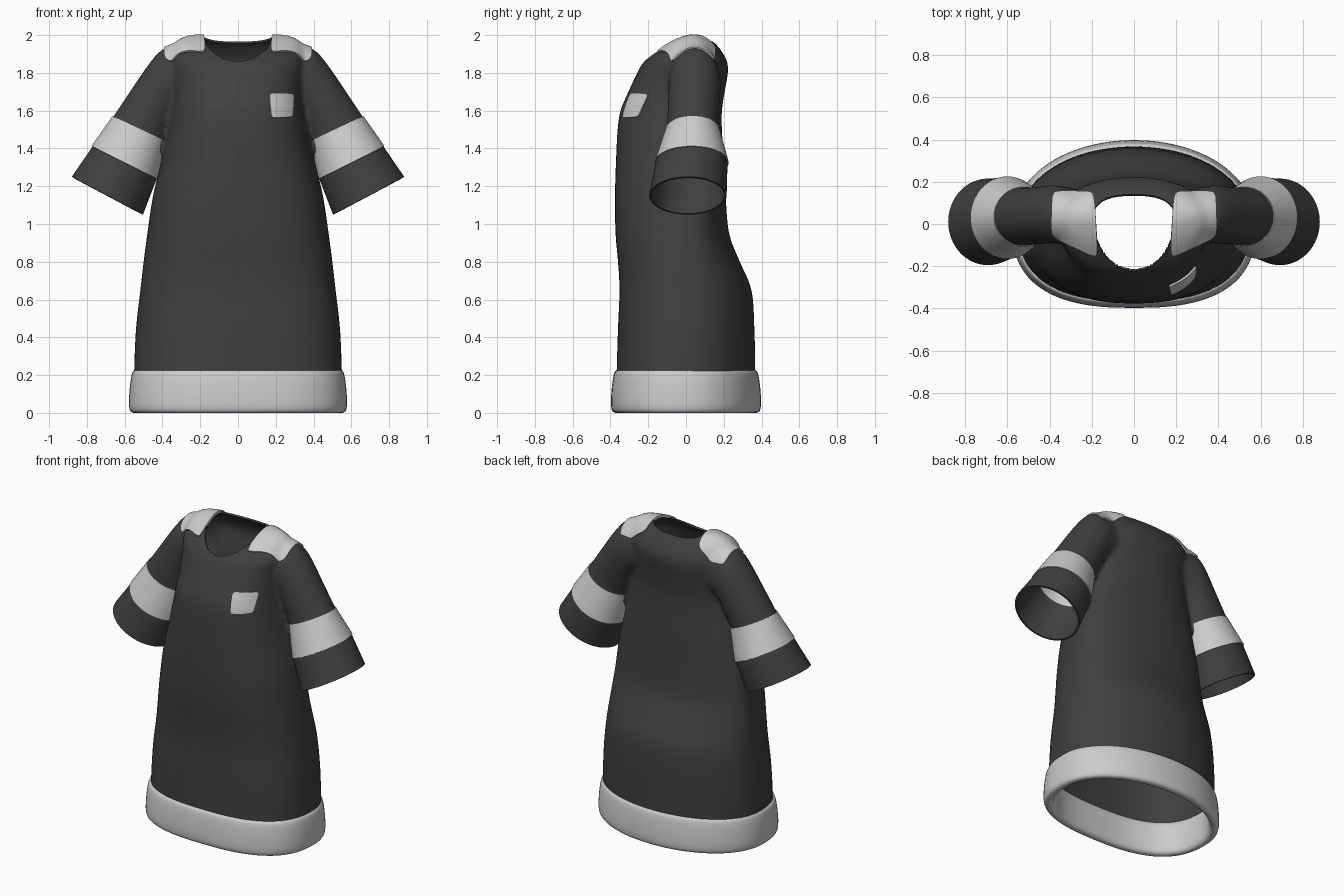
import bpy, bmesh, math
from mathutils import Vector
from mathutils.bvhtree import BVHTree

if "Cube" in bpy.data.objects:
    bpy.data.objects.remove(bpy.data.objects["Cube"])

N = 96


def material(name, v):
    m = bpy.data.materials.new(name)
    m.diffuse_color = (v, v, v, 1)
    m.use_nodes = True
    m.node_tree.nodes["Principled BSDF"].inputs["Base Color"].default_value = m.diffuse_color
    return m


DARK, LIGHT = material("dark_cloth", 0.05), material("light_trim", 0.55)


def egg(z, hw, yf, yb, y0=0.0, nf=2.6, nb=2.05):
    """Horizontal outline with different front and back depth."""
    pts = []
    for i in range(N):
        t = 2 * math.pi * i / N
        c, s = math.cos(t), math.sin(t)
        n = nb if s > 0 else nf
        d = yb - y0 if s > 0 else y0 - yf
        pts.append(Vector((math.copysign(abs(c) ** (2 / n), c) * hw,
                           y0 + math.copysign(abs(s) ** (2 / n), s) * d, z)))
    return pts


def catmull(rows, steps):
    """Smoothly resample a list of number rows."""
    out = []
    for i in range(len(rows) - 1):
        a, b, c, d = (rows[max(0, min(len(rows) - 1, i + k))] for k in (-1, 0, 1, 2))
        for j in range(steps):
            t = j / steps
            out.append([0.5 * (2 * q + (r - p) * t + (2 * p - 5 * q + 4 * r - w) * t * t
                               + (3 * q - p - 3 * r + w) * t ** 3)
                        for p, q, r, w in zip(a, b, c, d)])
    return out + [list(rows[-1])]


def loft(bm, rings, caps=False, closed=False):
    vs = [[bm.verts.new(p) for p in r] for r in rings]
    n = len(vs[0])
    for k in range(len(vs) if closed else len(vs) - 1):
        a, b = vs[k], vs[(k + 1) % len(vs)]
        for i in range(n):
            bm.faces.new((a[i], a[(i + 1) % n], b[(i + 1) % n], b[i]))
    if caps:
        bm.faces.new(vs[0][::-1])
        bm.faces.new(vs[-1])


def make(name, bm, mat=None, recalc=True):
    if recalc:
        bmesh.ops.recalc_face_normals(bm, faces=bm.faces[:])
    me = bpy.data.meshes.new(name)
    bm.to_mesh(me)
    bm.free()
    ob = bpy.data.objects.new(name, me)
    bpy.context.collection.objects.link(ob)
    if mat:
        me.materials.append(mat)
    return ob


def apply_mod(ob, kind, **props):
    m = ob.modifiers.new(kind, kind)
    for k, v in props.items():
        setattr(m, k, v)
    bpy.ops.object.select_all(action='DESELECT')
    bpy.context.view_layer.objects.active = ob
    ob.select_set(True)
    bpy.ops.object.modifier_apply(modifier=m.name)


def finish(ob, thick=0.0):
    if thick:
        apply_mod(ob, 'SOLIDIFY', thickness=thick, offset=-1)
    bpy.ops.object.select_all(action='DESELECT')
    bpy.context.view_layer.objects.active = ob
    ob.select_set(True)
    bpy.ops.object.shade_smooth_by_angle(angle=math.radians(50))


# Body levels: z, half width, front y, back y
BODY = [(.05, .55, -.37, .37), (.22, .55, -.367, .367), (.45, .54, -.36, .362),
        (.65, .517, -.352, .347), (.8, .5, -.36, .285), (.95, .48, -.373, .228),
        (1.15, .45, -.376, .21), (1.35, .402, -.37, .2), (1.5, .37, -.362, .19),
        (1.6, .352, -.347, .19), (1.7, .345, -.305, .205), (1.8, .35, -.258, .222),
        (1.86, .36, -.222, .218), (1.92, .345, -.15, .185), (1.96, .325, -.085, .15),
        (1.985, .28, -.025, .11), (1.995, .24, .01, .09)]

# Sleeve stations: outer x z, inner x z, centre y, y radius
SLEEVE = [(.30, 1.96, .20, 1.62, .04, .12), (.40, 1.925, .30, 1.61, .045, .135),
          (.47, 1.85, .325, 1.58, .045, .138), (.56, 1.72, .345, 1.53, .04, .136),
          (.66, 1.57, .385, 1.44, .035, .137), (.77, 1.41, .43, 1.24, .03, .19),
          (.88, 1.25, .503, 1.05, .01, .205)]


def mix(a, b, t):
    return [p + (q - p) * t for p, q in zip(a, b)]


def sleeve_ring(row, s, k=1.0):
    ax, az, bx, bz, yc, ry = row
    ring = []
    for i in range(64):
        t = 2 * math.pi * i / 64
        c = math.cos(t) * k
        ring.append(Vector((s * ((ax + bx) / 2 + (ax - bx) / 2 * c), yc + ry * k * math.sin(t),
                            (az + bz) / 2 + (az - bz) / 2 * c)))
    return ring


# Body fused with the upper sleeves
parts = bmesh.new()
loft(parts, [egg(z, w, f, b, .04 * min(z / 1.4, 1)) for z, w, f, b in catmull(BODY, 4)], caps=True)
upper = catmull(SLEEVE[:5], 4) + [mix(SLEEVE[4], SLEEVE[5], .35)]
for s in (1, -1):
    loft(parts, [sleeve_ring(r, s) for r in upper], caps=True)
body = make("tunic_body", parts, DARK)
apply_mod(body, 'REMESH', mode='VOXEL', voxel_size=.014)
apply_mod(body, 'SMOOTH', factor=.5, iterations=10)
surface = bmesh.new()
surface.from_mesh(body.data)
tree = BVHTree.FromBMesh(surface)
surface.free()

# Neck opening
NECK = (.19, -.22, .14, .03, 2.1, 2.6)
cut = bmesh.new()
loft(cut, [egg(1.5, *NECK), egg(2.3, *NECK)], caps=True)
cutter = make("neck_cutter", cut)
cutter.hide_render = True
apply_mod(body, 'BOOLEAN', object=cutter, operation='DIFFERENCE', solver='EXACT')
bpy.data.objects.remove(cutter)


def in_neck(p):
    hw, yf, yb, y0, nf, nb = NECK
    n, d = (nb, yb - y0) if p.y > y0 else (nf, y0 - yf)
    return p.z > 1.4 and abs(p.x / hw) ** n + abs((p.y - y0) / d) ** n < 1.01


def is_cap(f):
    c, n = f.calc_center_median(), f.normal
    hem = c.z < .2 and n.z < -.6
    d = Vector((math.copysign(.466, c.x), 0, -.885))
    cuff = abs(c.x) > .38 and 1.2 < c.z < 1.56 and n.dot(d) > .7
    return hem or cuff or in_neck(c)


bm = bmesh.new()
bm.from_mesh(body.data)
bm.normal_update()
bmesh.ops.delete(bm, geom=[f for f in bm.faces if is_cap(f)], context='FACES')
bm.to_mesh(body.data)
bm.free()
body.data.materials.clear()
body.data.materials.append(DARK)
finish(body, .012)

# Padded hem band: offset and height of its section
bm = bmesh.new()
section = catmull([(-.02, .22), (.006, .22), (.02, .16), (.027, .07), (.024, .02), (.01, .002),
                   (-.015, .002), (-.032, .03), (-.034, .12), (-.03, .2)], 3)
loft(bm, [egg(max(z, 0), .55 + e, -.37 - e, .37 + e) for e, z in section], closed=True)
finish(make("hem_band", bm, LIGHT))

# Sleeve bands and cuffs
for s, side in ((1, "left"), (-1, "right")):
    bm = bmesh.new()
    loft(bm, [sleeve_ring(mix(SLEEVE[4], SLEEVE[5], t / 6), s, 1.03) for t in range(7)])
    finish(make(side + "_sleeve_band", bm, LIGHT), .016)
    bm = bmesh.new()
    loft(bm, [sleeve_ring(mix(SLEEVE[4], SLEEVE[5], .7), s)]
         + [sleeve_ring(mix(SLEEVE[5], SLEEVE[6], t / 5), s) for t in range(6)])
    finish(make(side + "_cuff", bm, DARK), .012)


def patch(name, corners, place, ray, res=20):
    """Four-cornered pad projected onto the body surface."""
    bm = bmesh.new()
    grid = []
    a, b, c, d = (Vector(p) for p in corners)
    for j in range(res + 1):
        row = []
        for i in range(res + 1):
            u, v = 2 * i / res - 1, 2 * j / res - 1
            u, v = u * (1 - .07 * v ** 8), v * (1 - .07 * u ** 8)
            u, v = (u + 1) / 2, (v + 1) / 2
            p = a.lerp(b, u).lerp(d.lerp(c, u), v)
            hit, n, _, _ = tree.ray_cast(Vector(place(p)), ray)
            row.append(bm.verts.new(hit + n * .009))
        grid.append(row)
    for j in range(res):
        for i in range(res):
            bm.faces.new((grid[j][i], grid[j][i + 1], grid[j + 1][i + 1], grid[j + 1][i]))
    bm.normal_update()
    if sum(f.normal.dot(ray) for f in bm.faces) > 0:
        bmesh.ops.reverse_faces(bm, faces=bm.faces[:])
    finish(make(name, bm, LIGHT, recalc=False), .018)


# Shoulder patches and chest pocket
for s, side in ((1, "left"), (-1, "right")):
    patch(side + "_shoulder_patch", [(.17, -.16), (.39, -.055), (.385, .15), (.188, .15)],
          lambda p: (s * p.x, p.y, 3), Vector((0, 0, -1)))
patch("chest_pocket", [(.175, 1.56), (.285, 1.565), (.292, 1.69), (.163, 1.69)],
      lambda p: (p.x, -2, p.y), Vector((0, 1, 0)))
